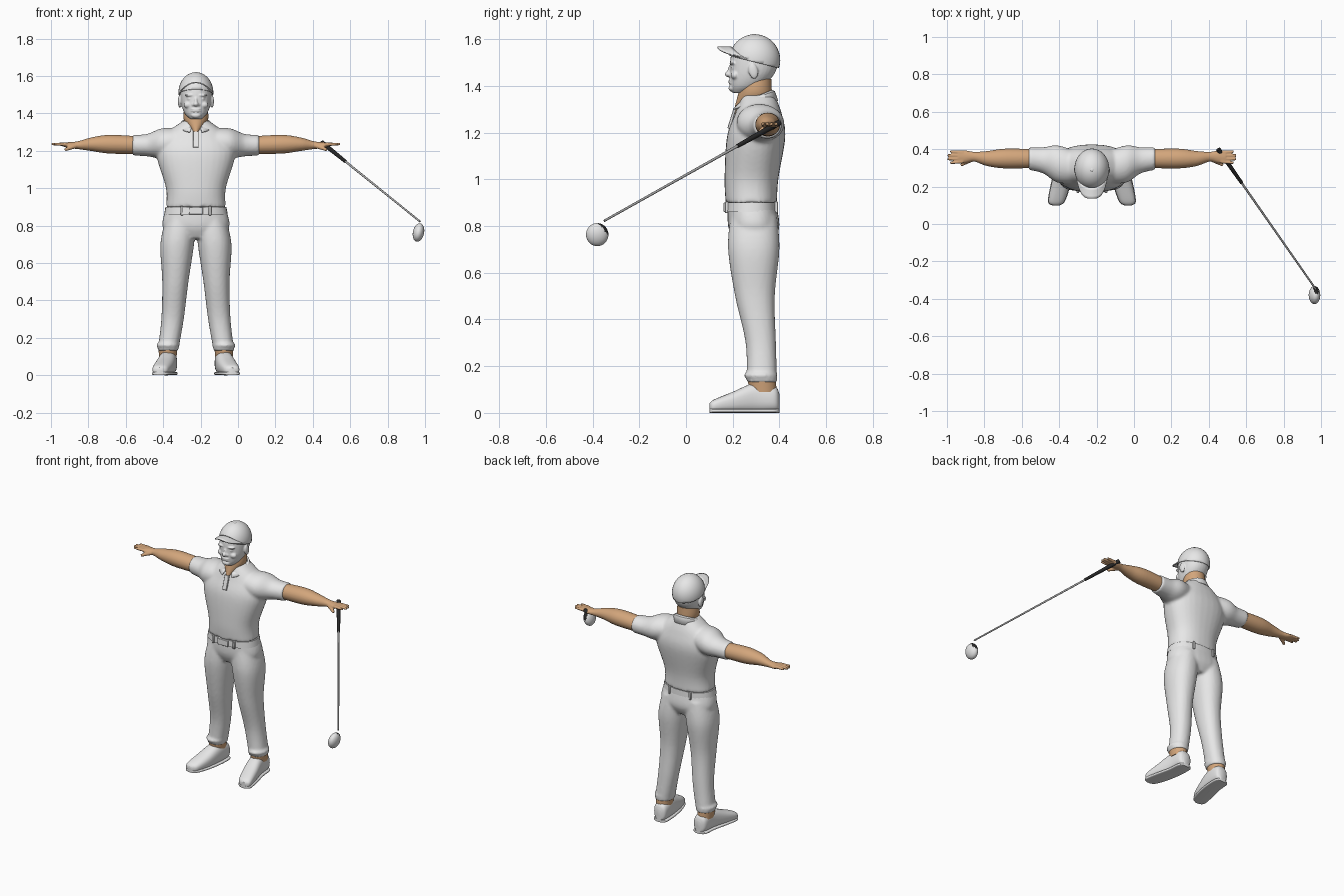
import bpy, bmesh, math
from mathutils import Vector, Matrix

if "Cube" in bpy.data.objects:
    bpy.data.objects.remove(bpy.data.objects["Cube"], do_unlink=True)

BODY_CENTRE = -0.225


def material(name, *colour):
    mat = bpy.data.materials.new(name)
    mat.use_nodes = True
    mat.diffuse_color = (*colour, 1)
    mat.node_tree.nodes["Principled BSDF"].inputs["Base Color"].default_value = (*colour, 1)
    return mat


WHITE = material("white", 0.8, 0.8, 0.8)
SKIN = material("skin", 0.65, 0.38, 0.2)
BLACK = material("black", 0.02, 0.02, 0.02)
STEEL = material("steel", 0.4, 0.4, 0.4)


def make(name, bm, mat, voxel=None, soften=2, origin=BODY_CENTRE, thickness=None):
    """Turn a bmesh into an object, optionally fusing its overlapping volumes."""
    bmesh.ops.recalc_face_normals(bm, faces=bm.faces[:])
    mesh = bpy.data.meshes.new(name)
    bm.to_mesh(mesh)
    bm.free()
    mesh.materials.append(mat)
    for polygon in mesh.polygons:
        polygon.use_smooth = True
    mesh.set_sharp_from_angle(angle=math.radians(40))
    ob = bpy.data.objects.new(name, mesh)
    ob.location.x = origin
    bpy.context.collection.objects.link(ob)
    if voxel:
        remesh = ob.modifiers.new("fuse", 'REMESH')
        remesh.mode, remesh.voxel_size, remesh.use_smooth_shade = 'VOXEL', voxel, True
        smooth = ob.modifiers.new("soften", 'SMOOTH')
        smooth.iterations, smooth.factor = soften, 0.5
    if thickness:
        solid = ob.modifiers.new("thickness", 'SOLIDIFY')
        solid.thickness, solid.offset = thickness, 0
    return ob


def mirror(bm):
    """Copy everything built so far to the other side of the body."""
    copy = bmesh.ops.duplicate(bm, geom=bm.verts[:] + bm.edges[:] + bm.faces[:])["geom"]
    verts = [item for item in copy if isinstance(item, bmesh.types.BMVert)]
    bmesh.ops.scale(bm, vec=(-1, 1, 1), verts=verts)


def spline(rings, steps):
    last = len(rings) - 1
    for i in range(last):
        quad = (rings[max(i - 1, 0)], rings[i], rings[i + 1], rings[min(i + 2, last)])
        for k in range(steps):
            t = k / steps
            yield [b + t / 2 * (c - a + t * (2 * a - 5 * b + 4 * c - d + t * (3 * (b - c) + d - a)))
                   for a, b, c, d in zip(*quad)]
    yield rings[last]


def loft(bm, rings, axis='z', power=2.0, sides=32, steps=6):
    """Skin over rings of (position, two centre values, two radii) along an axis."""
    loops = []
    for along, centre_u, centre_v, radius_u, radius_v in spline(rings, steps):
        loop = []
        for i in range(sides):
            c, s = math.cos(math.tau * i / sides), math.sin(math.tau * i / sides)
            u = centre_u + radius_u * math.copysign(abs(c) ** (2 / power), c)
            v = centre_v + radius_v * math.copysign(abs(s) ** (2 / power), s)
            loop.append(bm.verts.new({'z': (u, v, along), 'x': (along, u, v), 'y': (u, along, v)}[axis]))
        loops.append(loop)
    for lower, upper in zip(loops, loops[1:]):
        for i in range(sides):
            j = (i + 1) % sides
            bm.faces.new((lower[i], lower[j], upper[j], upper[i]))
    bm.faces.new(loops[0])
    bm.faces.new(loops[-1])


def skin_grid(bm, rows):
    for row, following in zip(rows, rows[1:]):
        for j in range(len(row) - 1):
            bm.faces.new((row[j], row[j + 1], following[j + 1], following[j]))


def blob(bm, centre, radii, turn=0.0, axis='X'):
    matrix = Matrix.Translation(centre) @ Matrix.Rotation(turn, 4, axis) @ Matrix.Diagonal((*radii, 1))
    bmesh.ops.create_uvsphere(bm, u_segments=32, v_segments=20, radius=1, matrix=matrix)


def taper(bm, start, end, start_radius, end_radius):
    start, end = Vector(start), Vector(end)
    direction = end - start
    matrix = Matrix.Translation((start + end) / 2) @ direction.to_track_quat('Z', 'Y').to_matrix().to_4x4()
    bmesh.ops.create_cone(bm, cap_ends=True, segments=16, radius1=start_radius, radius2=end_radius,
                          depth=direction.length, matrix=matrix)


def box(name, centre, size, lean=0.0):
    bm = bmesh.new()
    matrix = Matrix.Translation(centre) @ Matrix.Rotation(lean, 4, 'X') @ Matrix.Diagonal((*size, 1))
    bmesh.ops.create_cube(bm, size=1, matrix=matrix)
    bmesh.ops.bevel(bm, geom=bm.edges[:], offset=0.002, segments=1, affect='EDGES')
    make(name, bm, WHITE)


# Shirt: sleeves on both sides, then the trunk
bm = bmesh.new()
loft(bm, [(0.06, 0.3, 1.25, 0.08, 0.07), (0.18, 0.32, 1.24, 0.1, 0.08),
          (0.26, 0.34, 1.23, 0.07, 0.06), (0.34, 0.35, 1.23, 0.06, 0.055)], axis='x')
mirror(bm)
loft(bm, [(0.9, 0, 0.28, 0.16, 0.11), (1, 0, 0.28, 0.16, 0.115), (1.18, 0, 0.3, 0.21, 0.125),
          (1.28, 0, 0.31, 0.17, 0.1), (1.36, 0, 0.31, 0.07, 0.07)], power=2.3)
make("polo_shirt", bm, WHITE, voxel=0.009, soften=4)
box("shirt_placket", (0, 0.196, 1.26), (0.03, 0.012, 0.09), lean=-0.3)

# Trousers: legs with gathered hems, then the hips
bm = bmesh.new()
loft(bm, [(0.13, 0.15, 0.325, 0.055, 0.065), (0.3, 0.125, 0.32, 0.06, 0.065), (0.5, 0.11, 0.295, 0.07, 0.085),
          (0.7, 0.1, 0.29, 0.09, 0.11), (0.84, 0.08, 0.29, 0.08, 0.1)], power=2.2)
blob(bm, (0.15, 0.32, 0.16), (0.063, 0.073, 0.02))
mirror(bm)
loft(bm, [(0.73, 0, 0.29, 0.12, 0.08), (0.8, 0, 0.29, 0.18, 0.11), (0.92, 0, 0.28, 0.15, 0.1)], power=2.3)
make("trousers", bm, WHITE, voxel=0.009, soften=4)

# Belt, buckle and loops
bm = bmesh.new()
loft(bm, [(0.86, 0, 0.28, 0.17, 0.112), (0.9, 0, 0.28, 0.163, 0.11)], power=2.3, steps=1)
make("belt", bm, WHITE)
box("belt_buckle", (0, 0.168, 0.88), (0.075, 0.014, 0.04))
for x in (-0.075, 0.075):
    for y in (0.174, 0.386):
        box("belt_loop", (x, y, 0.88), (0.014, 0.014, 0.05))

# Neck, narrowing to a point inside the open collar
bm = bmesh.new()
loft(bm, [(1.28, 0, 0.285, 0.01, 0.085), (1.36, 0, 0.295, 0.063, 0.073), (1.43, 0, 0.3, 0.062, 0.065)])
make("neck", bm, SKIN)

# Collar: a folded band, lower and pointed at the front
bm = bmesh.new()
rows = []
for degrees in range(18, 343, 6):
    angle = math.radians(degrees)
    front = (1 + math.cos(angle)) / 2
    point = 0.012 * max(0, 4 * front - 3)
    profile = ((0.068, 1.38 - 0.055 * front), (0.078, 1.375 - 0.055 * front),
               (0.092 + point, 1.335 - 0.025 * front - point))
    rows.append([bm.verts.new((math.sin(angle) * r, 0.3 - math.cos(angle) * r, z)) for r, z in profile])
skin_grid(bm, rows)
make("collar", bm, WHITE, thickness=0.006)

# Head: brows, eyes, cheeks, nostrils and ears in pairs, then skull, nose, lips and chin
bm = bmesh.new()
blob(bm, (0.034, 0.2, 1.497), (0.026, 0.015, 0.007))
blob(bm, (0.033, 0.204, 1.478), (0.014, 0.012, 0.009))
blob(bm, (0.042, 0.21, 1.445), (0.024, 0.018, 0.018))
blob(bm, (0.014, 0.19, 1.446), (0.008, 0.01, 0.008))
blob(bm, (0.087, 0.288, 1.463), (0.009, 0.02, 0.034), turn=0.2)
mirror(bm)
loft(bm, [(1.37, 0, 0.235, 0.03, 0.035), (1.4, 0, 0.26, 0.06, 0.07), (1.46, 0, 0.285, 0.08, 0.098),
          (1.54, 0, 0.295, 0.08, 0.1), (1.59, 0, 0.29, 0.05, 0.06)], power=2.15)
blob(bm, (0, 0.182, 1.45), (0.014, 0.016, 0.013))
blob(bm, (0, 0.192, 1.468), (0.009, 0.014, 0.028), turn=-0.3)
blob(bm, (0, 0.196, 1.39), (0.026, 0.014, 0.015))
for z in (1.412, 1.422):
    blob(bm, (0, 0.192, z), (0.026, 0.011, 0.005))
make("head", bm, WHITE, voxel=0.0045)

# Cap: a dome cut on a slope towards the nape, an arched brim and a button
bm = bmesh.new()
blob(bm, (0, 0.294, 1.51), (0.091, 0.107, 0.108))
bmesh.ops.bisect_plane(bm, geom=bm.verts[:] + bm.edges[:] + bm.faces[:], plane_co=(0, 0.2, 1.525),
                       plane_no=(0, 0.25, 1), clear_inner=True)
make("cap_crown", bm, WHITE, thickness=0.005)
bm = bmesh.new()
rows = []
for i in range(-10, 11):
    u = i / 10
    inner = 0.3 - 0.106 * math.sqrt(1 - 0.87 * u * u)
    outer = min(inner, 0.135 + 0.02 * u ** 2 + 0.115 * u ** 4)
    rows.append([bm.verts.new((0.086 * u, inner + (outer - inner) * t / 4, 1.565 - 0.05 * u * u))
                 for t in range(5)])
skin_grid(bm, rows)
make("cap_brim", bm, WHITE, thickness=0.007)
bm = bmesh.new()
blob(bm, (0, 0.29, 1.618), (0.009, 0.009, 0.004))
make("cap_button", bm, WHITE)

# Arms and hands, with fingers fanned by rule
bm = bmesh.new()
loft(bm, [(0.3, 0.35, 1.23, 0.05, 0.047), (0.46, 0.35, 1.235, 0.053, 0.05), (0.56, 0.35, 1.235, 0.04, 0.036),
          (0.63, 0.36, 1.23, 0.026, 0.021), (0.68, 0.36, 1.23, 0.034, 0.016), (0.715, 0.36, 1.235, 0.03, 0.01)],
     axis='x')
for finger in (-1.5, -0.5, 0.5, 1.5):
    tip = (0.77 - 0.007 * finger ** 2, 0.357 + 0.02 * finger, 1.236)
    taper(bm, (0.69, 0.358 + 0.016 * finger, 1.234), tip, 0.01, 0.007)
    blob(bm, tip, (0.005, 0.007, 0.007))
taper(bm, (0.64, 0.347, 1.228), (0.7, 0.315, 1.205), 0.014, 0.008)
mirror(bm)
make("arms_and_hands", bm, SKIN, voxel=0.0045)

# Ankles, shoes and soles, toes turned out
bm = bmesh.new()
loft(bm, [(0.09, 0.15, 0.33, 0.046, 0.058), (0.135, 0.15, 0.325, 0.05, 0.06)], steps=1)
mirror(bm)
make("ankles", bm, SKIN)
shoe = [(0.4, 0.143, 0.045, 0.02, 0.035), (0.38, 0.145, 0.06, 0.043, 0.055), (0.3, 0.15, 0.065, 0.047, 0.065),
        (0.2, 0.17, 0.045, 0.05, 0.045), (0.12, 0.19, 0.03, 0.042, 0.027), (0.1, 0.193, 0.025, 0.018, 0.015)]
bm = bmesh.new()
loft(bm, shoe, axis='y', power=2.5)
mirror(bm)
make("shoes", bm, WHITE)
bm = bmesh.new()
loft(bm, [(y, x, 0.009, width + 0.003, 0.009) for y, x, z, width, height in shoe], axis='y', power=4)
mirror(bm)
make("shoe_soles", bm, WHITE)

# Golf club, its head dark on the side towards the shaft
grip_end, shaft_end = Vector((0.45, 0.4, 1.243)), Vector((0.973, -0.35, 0.822))
grip_start = grip_end.lerp(shaft_end, 0.24)
bm = bmesh.new()
taper(bm, grip_end, grip_start, 0.013, 0.009)
make("club_grip", bm, BLACK, origin=0)
bm = bmesh.new()
taper(bm, grip_start, shaft_end, 0.006, 0.005)
make("club_shaft", bm, STEEL, origin=0)
bm = bmesh.new()
blob(bm, (0.965, -0.38, 0.763), (0.03, 0.048, 0.05), turn=0.2, axis='Y')
club_head = make("club_head", bm, WHITE, origin=0)
club_head.data.materials.append(BLACK)
dark_side = Vector((0.25, 0.75, 0.6)).normalized()
for polygon in club_head.data.polygons:
    polygon.material_index = int(polygon.normal.dot(dark_side) > 0.72)
